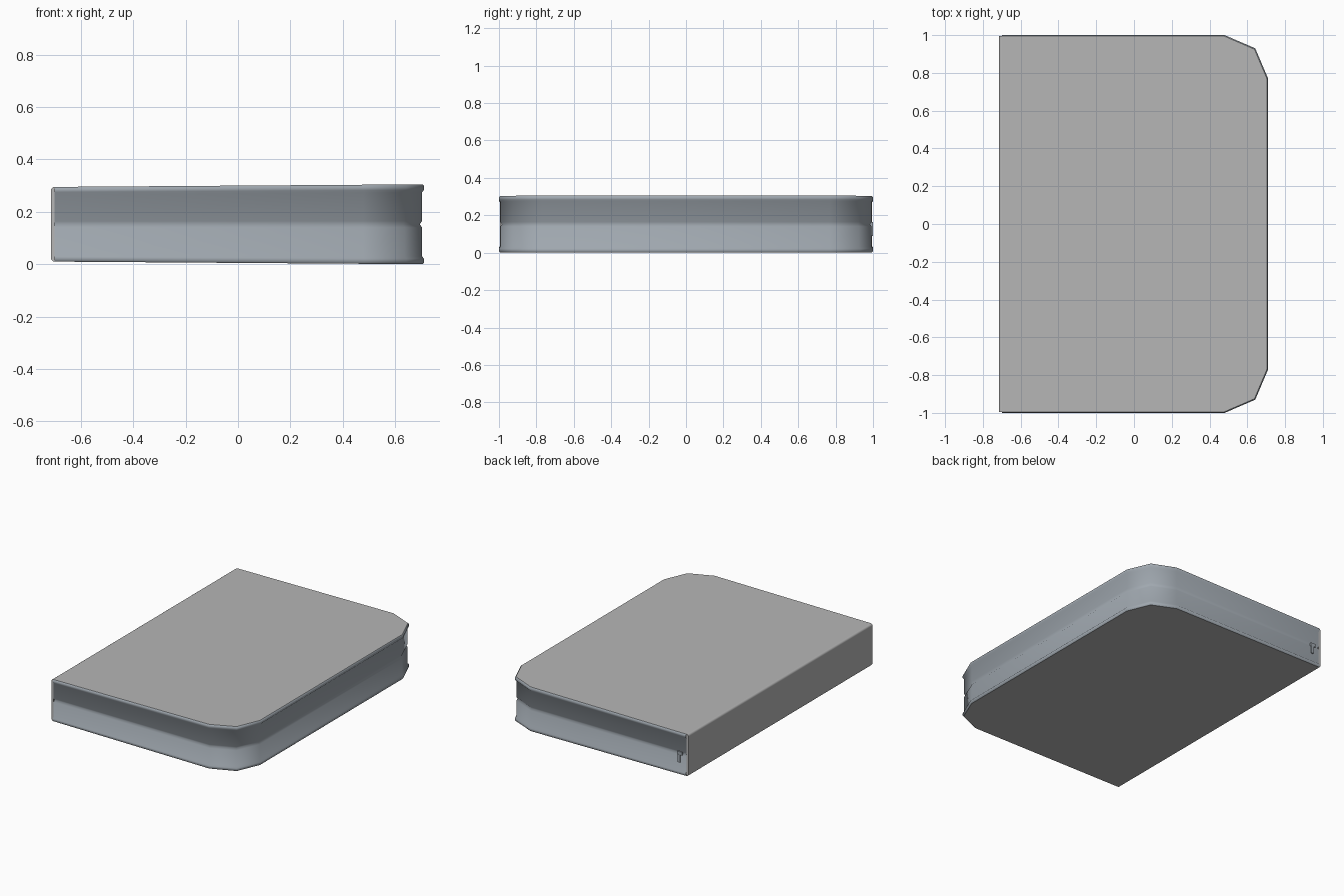
import bpy, bmesh, math
from mathutils import Vector

if "Cube" in bpy.data.objects:
    bpy.data.objects.remove(bpy.data.objects["Cube"])


def material(name, c):
    m = bpy.data.materials.new(name)
    m.diffuse_color = (*c, 1)
    m.use_nodes = True
    m.node_tree.nodes["Principled BSDF"].inputs["Base Color"].default_value = m.diffuse_color
    return m


GREY = material("cover grey", (0.47, 0.47, 0.47))
BLUE = material("band blue grey", (0.35, 0.39, 0.43))


def make(name, verts, faces, mat, smooth):
    me = bpy.data.meshes.new(name)
    me.from_pydata(verts, [], faces)
    bm = bmesh.new()
    bm.from_mesh(me)
    bmesh.ops.recalc_face_normals(bm, faces=bm.faces)
    bm.to_mesh(me)
    bm.free()
    me.materials.append(mat)
    for p in me.polygons:
        p.use_smooth = smooth
    ob = bpy.data.objects.new(name, me)
    bpy.context.collection.objects.link(ob)
    return ob


def height(x, t):
    # the case thickens slightly towards the opening side
    k = (x + 0.71) / 1.42
    lo, hi = 0.01 * (1 - k), 0.295 + 0.01 * k
    return lo + t * (hi - lo)


# U-shaped outline with two chamfer-rounded corners
half = [(-0.70, -1), (0.48, -1), (0.642, -0.93), (0.71, -0.77)]
outline = half + [(x, -y) for x, y in reversed(half)]


def inset(d):
    out = []
    for i, (x, y) in enumerate(outline):
        p = Vector((x, y))
        ns = []
        for a, b in ((i - 1, i), (i, i + 1)):
            if a >= 0 and b < len(outline):
                e = (Vector(outline[b]) - Vector(outline[a])).normalized()
                ns.append(Vector((e.y, -e.x)))
        n = sum(ns, Vector((0, 0))).normalized()
        out.append(p - n * d / n.dot(ns[0]))
    return out


# side band: lip, shallow wall and centre zip groove, mirrored in height
lower = [(0.006, 0), (0.0, 0.02), (0.0, 0.07), (0.008, 0.10), (0.008, 0.46)]
levels = lower + [(0.016, 0.5)] + [(d, 1 - t) for d, t in reversed(lower)]
n = len(outline)
verts, faces = [], []
for d, t in levels:
    verts += [(p.x, p.y, height(p.x, t)) for p in inset(d)]
for j in range(len(levels) - 1):
    for i in range(n - 1):
        a = j * n + i
        faces.append((a, a + 1, a + 1 + n, a + n))
make("side_band", verts, faces, BLUE, True)

# flat covers
for name, t in (("bottom_cover", 0), ("top_cover", 1)):
    pts = [(p.x, p.y, height(p.x, t)) for p in inset(0.006)]
    ob = make(name, pts, [tuple(range(n))], GREY, False)
    if (ob.data.polygons[0].normal.z > 0) != (t == 1):
        ob.data.flip_normals()

# rounded spine strip with closed ends
zb, zt = height(-0.70, 0), height(-0.70, 1)
r = 0.014
arc = [(-0.70 - r * math.sin(a), r * (1 - math.cos(a)))
       for a in (math.pi / 2 * k / 4 for k in range(5))]
prof = [(x, zb + z) for x, z in arc] + [(x, zt - z) for x, z in reversed(arc)]
m = len(prof)
verts = [(x, y, z) for y in (-0.994, 0.994) for x, z in prof]
faces = [(i, i + 1, i + 1 + m, i + m) for i in range(m - 1)]
faces += [tuple(range(m)), tuple(range(m, 2 * m))]
make("spine", verts, faces, GREY, True)
bpy.ops.object.select_all(action='DESELECT')
sp = bpy.data.objects["spine"]
sp.select_set(True)
bpy.context.view_layer.objects.active = sp
bpy.ops.object.shade_smooth_by_angle(angle=math.radians(40))


# zip slider and hanging pull tab on the back
def block(name, c, s):
    v = [(c[0] + s[0] * i / 2, c[1] + s[1] * j / 2, c[2] + s[2] * k / 2)
         for i in (-1, 1) for j in (-1, 1) for k in (-1, 1)]
    f = [(0, 1, 3, 2), (4, 5, 7, 6), (0, 1, 5, 4),
         (2, 3, 7, 6), (0, 2, 6, 4), (1, 3, 7, 5)]
    return make(name, v, f, BLUE, False)


block("zip_slider", (-0.65, 0.992, 0.153), (0.036, 0.014, 0.022))
block("zip_pull", (-0.645, 0.995, 0.118), (0.018, 0.010, 0.055))
